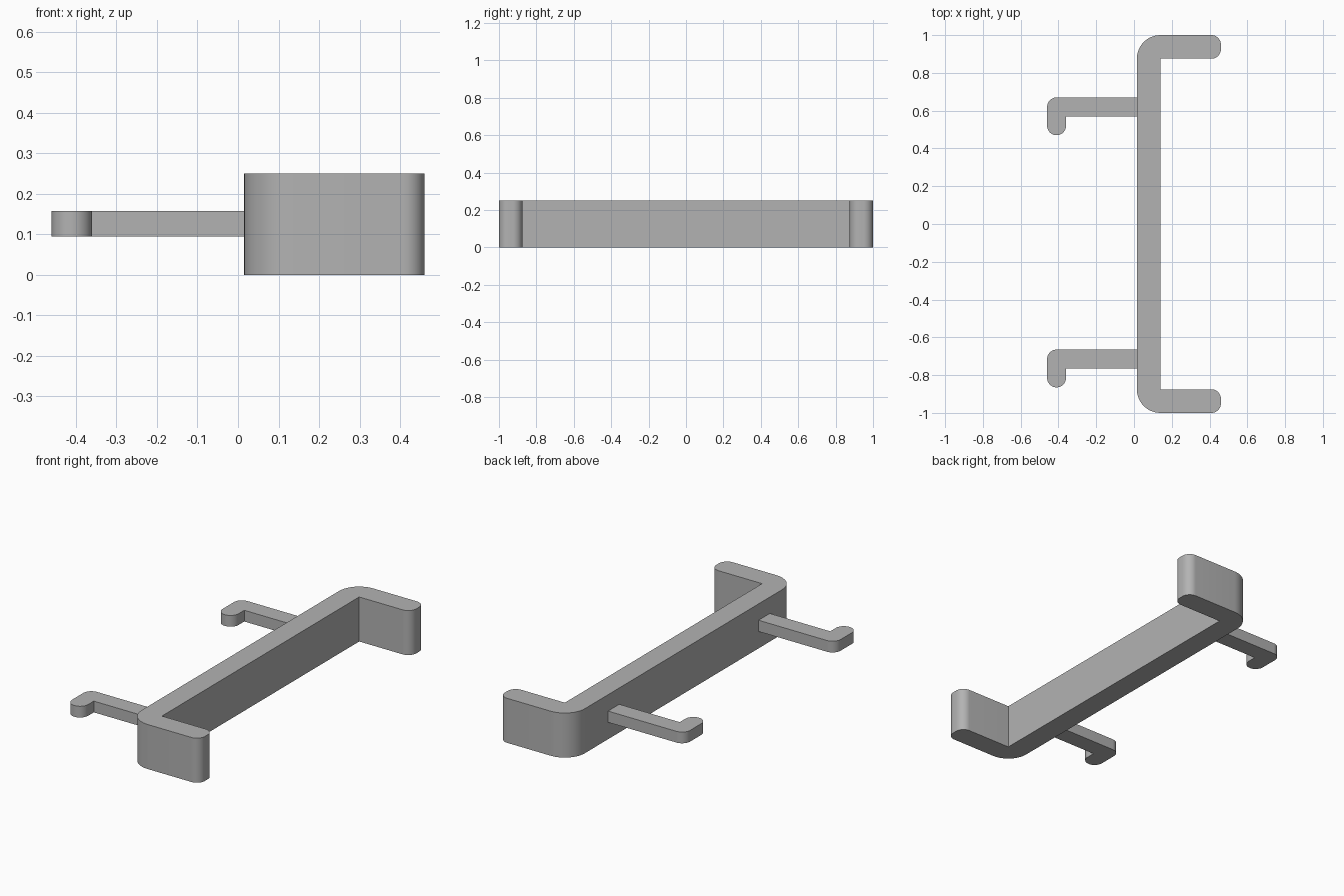
import bpy, bmesh, math
from mathutils import Vector

if "Cube" in bpy.data.objects:
    bpy.data.objects.remove(bpy.data.objects["Cube"])

grey = bpy.data.materials.new("grey plastic")
grey.diffuse_color = (0.45, 0.45, 0.45, 1)
grey.use_nodes = True
grey.node_tree.nodes["Principled BSDF"].inputs["Base Color"].default_value = grey.diffuse_color


def rounded(corners, steps=12):
    """Outline from (x, y, radius) corners, each right angle filleted by its radius."""
    pts = []
    for i, (x, y, r) in enumerate(corners):
        p = Vector((x, y))
        if r == 0:
            pts.append(p)
            continue
        a = (Vector(corners[i - 1][:2]) - p).normalized()
        b = (Vector(corners[(i + 1) % len(corners)][:2]) - p).normalized()
        centre = p + (a + b) * r
        for k in range(steps + 1):
            t = math.pi / 2 * k / steps
            pts.append(centre - b * r * math.cos(t) - a * r * math.sin(t))
    return pts


def extrude_outline(name, corners, z0, z1):
    bm = bmesh.new()
    face = bm.faces.new([bm.verts.new((p.x, p.y, z0)) for p in rounded(corners)])
    top = bmesh.ops.extrude_face_region(bm, geom=[face])
    verts = [g for g in top["geom"] if isinstance(g, bmesh.types.BMVert)]
    bmesh.ops.translate(bm, verts=verts, vec=(0, 0, z1 - z0))
    bmesh.ops.remove_doubles(bm, verts=bm.verts, dist=1e-5)
    bmesh.ops.recalc_face_normals(bm, faces=bm.faces)
    mesh = bpy.data.meshes.new(name)
    bm.to_mesh(mesh)
    bm.free()
    mesh.materials.append(grey)
    obj = bpy.data.objects.new(name, mesh)
    bpy.context.collection.objects.link(obj)
    bpy.ops.object.select_all(action="DESELECT")
    obj.select_set(True)
    bpy.context.view_layer.objects.active = obj
    bpy.ops.object.shade_smooth_by_angle(angle=math.radians(30))
    return obj


# C-shaped bracket: long back wall with two rounded end arms
extrude_outline("bracket", [
    (0.015, -1, 0.125), (0.46, -1, 0.05), (0.46, -0.875, 0.05), (0.14, -0.875, 0),
    (0.14, 0.875, 0), (0.46, 0.875, 0.05), (0.46, 1, 0.05), (0.015, 1, 0.125),
], 0, 0.25)

# Two L-shaped hooks, both turned the same way
for name, y in (("front_hook", -0.665), ("rear_hook", 0.67)):
    extrude_outline(name, [
        (0.02, y, 0), (-0.46, y, 0.05), (-0.46, y - 0.2, 0.05),
        (-0.36, y - 0.2, 0.05), (-0.36, y - 0.1, 0), (0.02, y - 0.1, 0),
    ], 0.095, 0.158)
